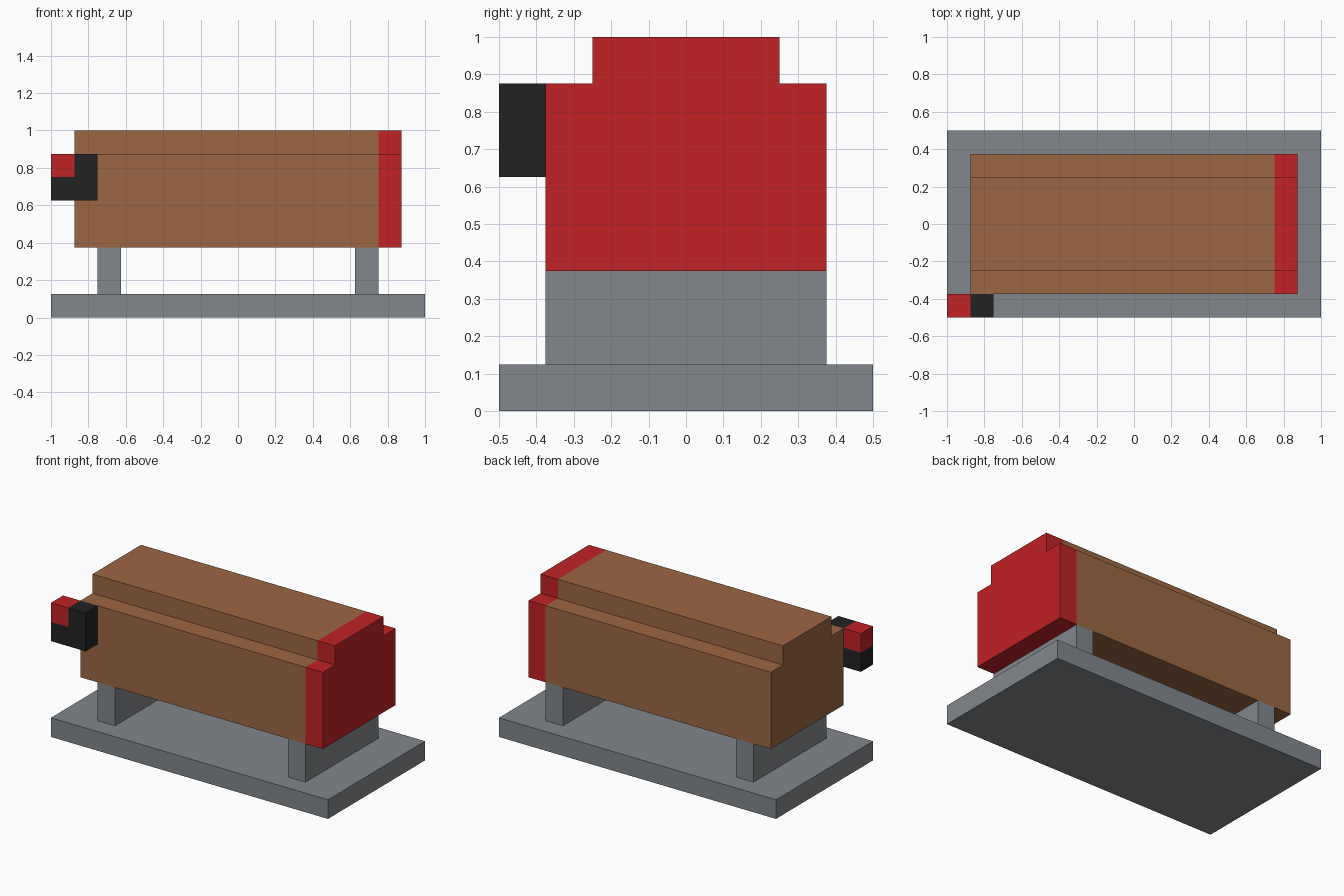
import bpy
import bmesh

cube = bpy.data.objects.get("Cube")
if cube:
    bpy.data.objects.remove(cube, do_unlink=True)


def material(name, rgb):
    mat = bpy.data.materials.new(name)
    mat.use_nodes = True
    colour = (*rgb, 1.0)
    mat.diffuse_color = colour
    bsdf = mat.node_tree.nodes["Principled BSDF"]
    bsdf.inputs["Base Color"].default_value = colour
    bsdf.inputs["Roughness"].default_value = 0.8
    return mat


GREY = material("stone grey", (0.225, 0.245, 0.265))
BROWN = material("wood brown", (0.332, 0.135, 0.054))
RED = material("red", (0.533, 0.016, 0.018))
BLACK = material("black", (0.016, 0.016, 0.016))


def extrude(name, profile, axis, start, end, mat):
    """Extrude a 2D outline along x (outline in y, z) or y (outline in x, z)."""
    bm = bmesh.new()
    points = [(start, a, b) if axis == "x" else (a, start, b) for a, b in profile]
    face = bm.faces.new([bm.verts.new(p) for p in points])
    result = bmesh.ops.extrude_face_region(bm, geom=[face])
    moved = [v for v in result["geom"] if isinstance(v, bmesh.types.BMVert)]
    offset = (end - start, 0, 0) if axis == "x" else (0, end - start, 0)
    bmesh.ops.translate(bm, verts=moved, vec=offset)
    bmesh.ops.recalc_face_normals(bm, faces=bm.faces)
    mesh = bpy.data.meshes.new(name)
    bm.to_mesh(mesh)
    bm.free()
    mesh.materials.append(mat)
    obj = bpy.data.objects.new(name, mesh)
    bpy.context.collection.objects.link(obj)
    return obj


def rect(a0, a1, b0, b1):
    return [(a0, b0), (a1, b0), (a1, b1), (a0, b1)]


# Base plate and the two slab supports
extrude("base_plate", rect(-0.5, 0.5, 0, 0.125), "x", -1, 1, GREY)
for side, x in (("right", -0.75), ("left", 0.625)):
    extrude(side + "_support", rect(-0.375, 0.375, 0.125, 0.375), "x", x, x + 0.125, GREY)

# Stepped body with a coloured end cap
half = [(0.375, 0.375), (0.375, 0.875), (0.25, 0.875), (0.25, 1.0)]
stepped = half + [(-y, z) for y, z in reversed(half)]
extrude("body", stepped, "x", -0.875, 0.75, BROWN)
extrude("end_cap", stepped, "x", 0.75, 0.875, RED)

# L-shaped side bracket holding a small block
bracket = [(-1, 0.625), (-0.75, 0.625), (-0.75, 0.875),
           (-0.875, 0.875), (-0.875, 0.75), (-1, 0.75)]
extrude("side_bracket", bracket, "y", -0.5, -0.375, BLACK)
extrude("bracket_block", rect(-1, -0.875, 0.75, 0.875), "y", -0.5, -0.375, RED)
